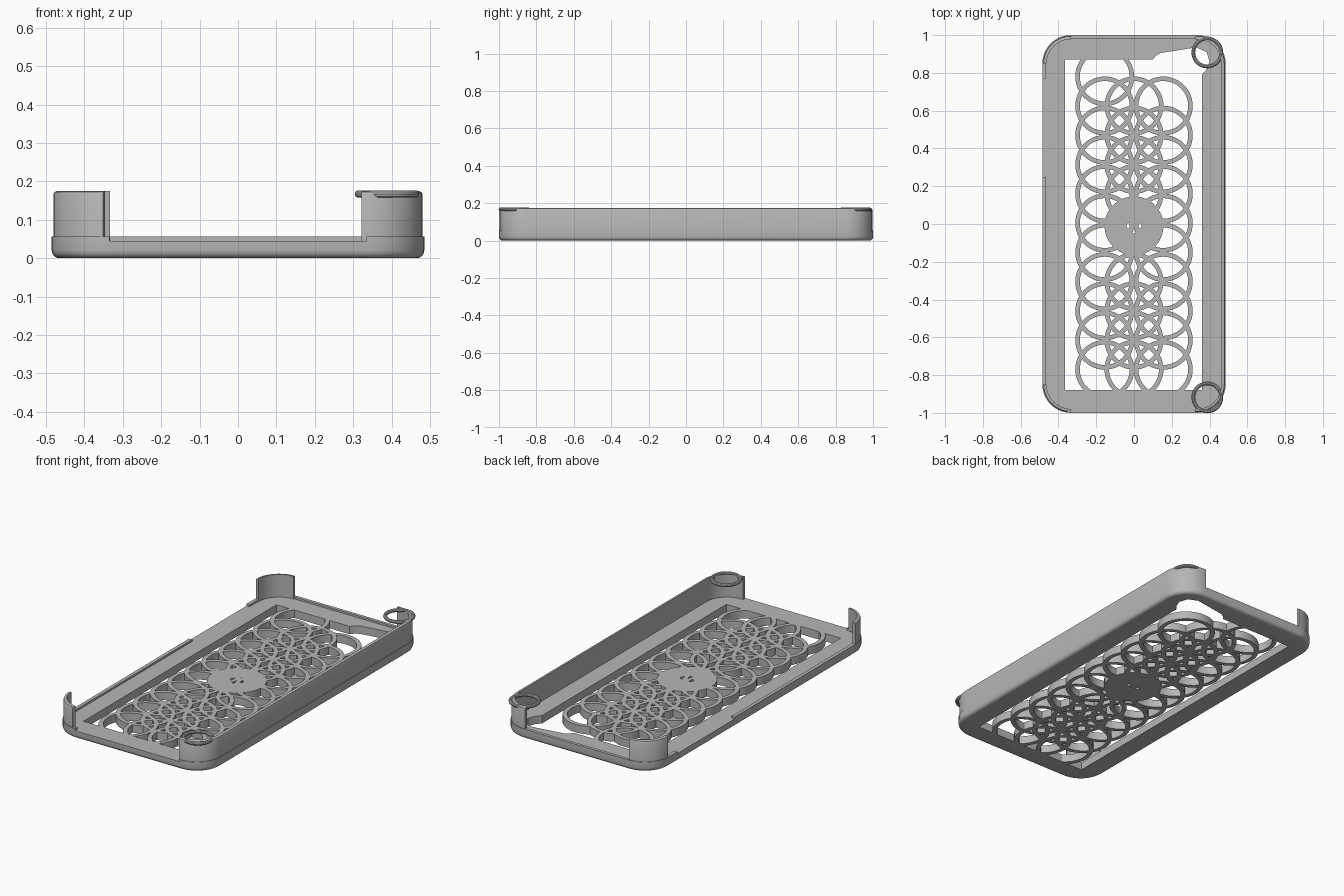
import bpy, bmesh
from math import sin, cos, pi
from mathutils import Vector

cube = bpy.data.objects.get("Cube")
if cube:
    bpy.data.objects.remove(cube)

HX, HY, R = 0.485, 1.0, 0.15      # half width, half length, corner radius
FLOOR, LIP, TOP = 0.045, 0.056, 0.175

grey = bpy.data.materials.new("matte grey")
grey.use_nodes = True
grey.diffuse_color = (0.47, 0.47, 0.47, 1)
grey.node_tree.nodes["Principled BSDF"].inputs["Base Color"].default_value = (0.47, 0.47, 0.47, 1)


def finish(name, bm):
    bmesh.ops.recalc_face_normals(bm, faces=bm.faces[:])
    mesh = bpy.data.meshes.new(name)
    bm.to_mesh(mesh)
    bm.free()
    mesh.materials.append(grey)
    ob = bpy.data.objects.new(name, mesh)
    bpy.context.collection.objects.link(ob)
    bpy.ops.object.select_all(action='DESELECT')
    ob.select_set(True)
    bpy.context.view_layer.objects.active = ob
    bpy.ops.object.shade_smooth_by_angle(angle=0.6)
    return ob


def circle(cx, cy, r, n=48, lobe=0.0):
    pts = []
    for i in range(n):
        a = 2 * pi * i / n
        rr = r + lobe * cos(4 * a)
        pts.append((cx + rr * cos(a), cy + rr * sin(a)))
    return pts


def corner(sx, sy, inset=0.0, n=10):
    """Quarter arc at one corner, running counterclockwise."""
    start = {(1, -1): -pi / 2, (1, 1): 0, (-1, 1): pi / 2, (-1, -1): pi}[(sx, sy)]
    cx, cy, r = sx * (HX - R), sy * (HY - R), R - inset
    return [(cx + r * cos(start + pi / 2 * i / n),
             cy + r * sin(start + pi / 2 * i / n)) for i in range(n + 1)]


def plate(name, loops, z0, z1, round_bottom=0.0):
    """Extruded flat shape; the first loop is the outline, the rest are holes."""
    bm = bmesh.new()
    edges, outer = [], []
    for k, loop in enumerate(loops):
        vs = [bm.verts.new((x, y, z0)) for x, y in loop]
        es = [bm.edges.new((v, vs[(i + 1) % len(vs)])) for i, v in enumerate(vs)]
        edges += es
        if k == 0:
            outer = es
    bmesh.ops.triangle_fill(bm, edges=edges, use_beauty=True, normal=(0, 0, 1))
    geo = bmesh.ops.extrude_face_region(bm, geom=bm.faces[:], use_keep_orig=True)
    up = [g for g in geo["geom"] if isinstance(g, bmesh.types.BMVert)]
    bmesh.ops.translate(bm, verts=up, vec=(0, 0, z1 - z0))
    if round_bottom:
        bmesh.ops.recalc_face_normals(bm, faces=bm.faces[:])
        bmesh.ops.bevel(bm, geom=outer, offset=round_bottom, segments=4,
                        profile=0.5, affect='EDGES')
    return finish(name, bm)


def wall(name, path, t, z0, z1, soft=0.0):
    """Upright strip following a counterclockwise path, thickened inward."""
    pts = [Vector(p) for p in path]
    bm = bmesh.new()
    rows = []
    for i, p in enumerate(pts):
        d = (pts[min(i + 1, len(pts) - 1)] - pts[max(i - 1, 0)]).normalized()
        n = Vector((-d.y, d.x))
        section = [(p, z0), (p, z1 - soft), (p + n * soft * 0.3, z1 - soft * 0.3),
                   (p + n * soft, z1), (p + n * t, z1), (p + n * t, z0)]
        if not soft:
            section = [section[0], section[1], section[4], section[5]]
        rows.append([bm.verts.new((q.x, q.y, z)) for q, z in section])
    m = len(rows[0])
    for a, b in zip(rows, rows[1:]):
        for j in range(m):
            bm.faces.new((a[j], a[(j + 1) % m], b[(j + 1) % m], b[j]))
    bm.faces.new(rows[0])
    bm.faces.new(rows[-1])
    return finish(name, bm)


# Base frame with a large window that widens into the rear corner opening
outline = corner(1, -1) + corner(1, 1) + corner(-1, 1) + corner(-1, -1)
window = [(-0.365, -0.88), (0.36, -0.88), (0.36, 0.79), (0.385, 0.82), (0.40, 0.86),
          (0.385, 0.91), (0.33, 0.935), (0.14, 0.905), (0.115, 0.89), (0.10, 0.87),
          (-0.365, 0.87)]
plate("base_frame", [outline, window], 0, FLOOR, round_bottom=0.02)

# Interlaced ring lattice
STEP, OUT, INN = 0.155, 0.156, 0.132
rows = [0.625 - STEP * i for i in range(10)]
centres = [(s * STEP, y) for y in rows for s in (-1, 1)]
centres += [(0, y) for i, y in enumerate(rows) if i not in (4, 5)]
centres.append((-STEP, rows[0] + STEP))
for x, y in centres:
    plate("lattice_ring", [circle(x, y, OUT), circle(x, y, INN)], 0, FLOOR)

# Central disc with a four-lobed hole
plate("centre_disc", [circle(0, -0.01, 0.156), circle(0, -0.01, 0.034, lobe=0.006)],
      0, FLOOR)

# Low lips along the edges
low = FLOOR - 0.015
wall("right_lip", [(HX - R, -HY)] + corner(1, -1)[1:] + corner(1, 1), 0.02, low, LIP)
wall("back_lip", [(HX - R, HY), (R - HX, HY)], 0.018, low, LIP)
wall("left_back_lip", corner(-1, 1) + [(-HX, 0.77)], 0.02, low, LIP)
wall("left_front_lip", [(-HX, 0.25)] + corner(-1, -1), 0.02, low, LIP)

# Tall side wall wrapping both right corners, and the two left corner posts
g = 0.004
wall("right_wall", [(0.322, g - HY)] + corner(1, -1, g) + corner(1, 1, g) + [(0.325, HY - g)],
     0.018, low, TOP, soft=0.01)
wall("back_left_post", corner(-1, 1, g), 0.018, low, TOP, soft=0.01)
wall("front_left_post", corner(-1, -1, g)[:-1] + [(-0.352, g - HY)], 0.018, low, TOP, soft=0.01)

# Round retaining hoops on the right corners
for label, y in (("front", -0.918), ("back", 0.908)):
    bpy.ops.mesh.primitive_torus_add(location=(0.388, y, TOP - 0.008), major_radius=0.074,
                                     minor_radius=0.01, major_segments=40, minor_segments=10)
    hoop = bpy.context.object
    hoop.name = label + "_corner_hoop"
    hoop.data.materials.append(grey)
    bpy.ops.object.shade_smooth_by_angle(angle=0.6)
